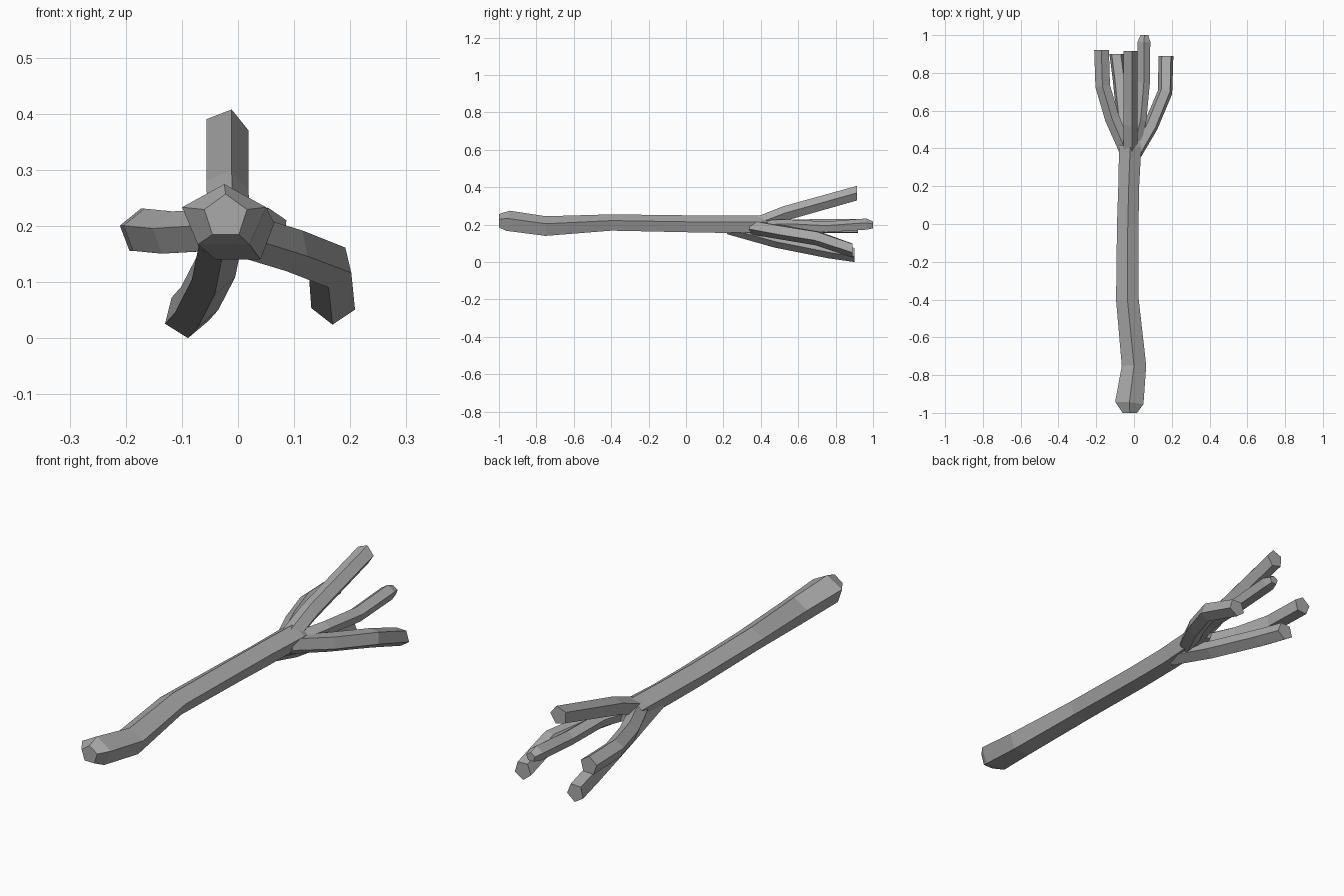
import bpy
import bmesh
from math import cos, sin, tau, radians
from mathutils import Vector

cube = bpy.data.objects.get("Cube")
if cube:
    bpy.data.objects.remove(cube, do_unlink=True)

# One plain grey for the whole branch
GREY = (0.40, 0.40, 0.40, 1.0)
bark = bpy.data.materials.new("grey_bark")
bark.use_nodes = True
bark.diffuse_color = GREY
bark.node_tree.nodes["Principled BSDF"].inputs["Base Color"].default_value = GREY

SIDES = 5


def limb(name, stations, roll=0):
    """Five-sided tube; each station is x, y, z, half width, half height."""
    bm = bmesh.new()
    points = [Vector(s[:3]) for s in stations]
    rings = []
    for i, (p, s) in enumerate(zip(points, stations)):
        before, after = points[max(i - 1, 0)], points[min(i + 1, len(points) - 1)]
        along = (after - before).normalized()
        if i == len(points) - 1 or i == 0:
            along = Vector((0, 1, 0))
        side = along.cross(Vector((0, 0, 1))).normalized()
        up = side.cross(along)
        ring = []
        for k in range(SIDES):
            a = radians(90 + roll) + tau * k / SIDES
            ring.append(bm.verts.new(p + side * cos(a) * s[3] + up * sin(a) * s[4]))
        rings.append(ring)
    for low, high in zip(rings, rings[1:]):
        for k in range(SIDES):
            n = (k + 1) % SIDES
            bm.faces.new((low[k], low[n], high[n], high[k]))
    bm.faces.new(rings[0])
    bm.faces.new(rings[-1])
    bmesh.ops.recalc_face_normals(bm, faces=bm.faces)
    mesh = bpy.data.meshes.new(name)
    bm.to_mesh(mesh)
    bm.free()
    mesh.materials.append(bark)
    obj = bpy.data.objects.new(name, mesh)
    bpy.context.collection.objects.link(obj)
    return obj


def prong(name, path, roll, r=0.041):
    """Even twig that starts inside the stem."""
    return limb(name, [(*p, r, r) for p in path], roll)


# Long stem with a chamfered butt
limb("stem", [
    (-0.022, -1.0, 0.217, 0.04, 0.04),
    (-0.025, -0.95, 0.215, 0.079, 0.06),
    (0.0, -0.75, 0.187, 0.068, 0.058),
    (-0.035, -0.4, 0.207, 0.063, 0.048),
    (-0.033, 0.0, 0.2, 0.06, 0.05),
    (-0.028, 0.2, 0.198, 0.058, 0.052),
    (-0.02, 0.41, 0.2, 0.062, 0.05),
    (-0.01, 0.47, 0.195, 0.035, 0.03),
])

# Five twigs fanning out at the back
prong("upper_twig", [(-0.02, 0.36, 0.195), (-0.022, 0.53, 0.26),
                     (-0.022, 0.915, 0.368)], -15)
prong("right_twig", [(-0.03, 0.36, 0.19), (-0.115, 0.56, 0.185),
                     (-0.165, 0.73, 0.19), (-0.171, 0.92, 0.19)], 3)
prong("lower_twig", [(-0.03, 0.22, 0.19), (-0.045, 0.48, 0.118),
                     (-0.075, 0.77, 0.06), (-0.092, 0.9, 0.041)], 184)
prong("left_twig", [(-0.01, 0.34, 0.19), (0.09, 0.52, 0.16),
                    (0.165, 0.7, 0.13), (0.17, 0.89, 0.065)], -38)
limb("middle_twig", [
    (-0.01, 0.38, 0.19, 0.04, 0.035),
    (0.035, 0.55, 0.195, 0.032, 0.032),
    (0.052, 0.75, 0.185, 0.034, 0.032),
    (0.053, 0.965, 0.2, 0.035, 0.033),
    (0.055, 1.0, 0.197, 0.022, 0.02),
])

# Crisp edges between the flat sides
for obj in bpy.context.view_layer.objects:
    obj.select_set(obj.type == "MESH" and obj.name.endswith(("stem", "twig")))
bpy.context.view_layer.objects.active = bpy.data.objects["stem"]
bpy.ops.object.shade_smooth_by_angle(angle=radians(30))
